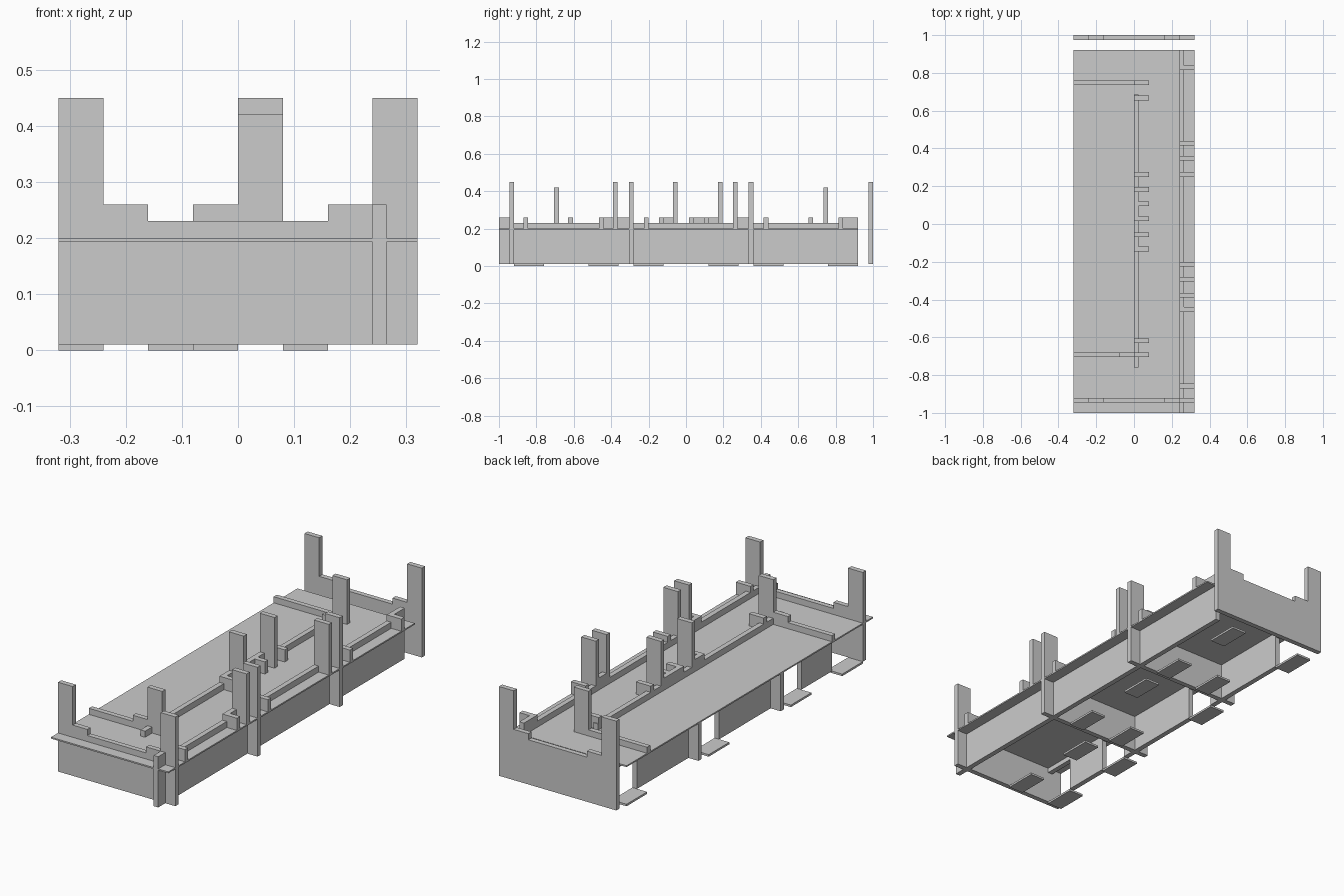
import bpy, bmesh

if "Cube" in bpy.data.objects:
    bpy.data.objects.remove(bpy.data.objects["Cube"])

T = 0.025  # wall thickness


def box(name, x0, x1, y0, y1, z0, z1):
    bm = bmesh.new()
    bmesh.ops.create_cube(bm, size=1)
    for v in bm.verts:
        v.co = ((x0 + x1) / 2 + v.co.x * (x1 - x0),
                (y0 + y1) / 2 + v.co.y * (y1 - y0),
                (z0 + z1) / 2 + v.co.z * (z1 - z0))
    return finish(name, bm)


def finish(name, bm):
    bmesh.ops.recalc_face_normals(bm, faces=bm.faces)
    me = bpy.data.meshes.new(name)
    bm.to_mesh(me)
    bm.free()
    ob = bpy.data.objects.new(name, me)
    bpy.context.collection.objects.link(ob)
    return ob


def wall(name, outline, start, axis):
    """Extrude an outline of (along, z) points by the wall thickness."""
    bm = bmesh.new()
    place = (lambda a, z: (a, start, z)) if axis == 'y' else (lambda a, z: (start, a, z))
    face = bm.faces.new([bm.verts.new(place(a, z)) for a, z in outline])
    ext = bmesh.ops.extrude_face_region(bm, geom=[face])
    move = (0, T, 0) if axis == 'y' else (T, 0, 0)
    bmesh.ops.translate(bm, vec=move, verts=[g for g in ext['geom'] if isinstance(g, bmesh.types.BMVert)])
    return finish(name, bm)


def stepped(base, low, spans, lo, hi):
    """Outline from lo to hi with raised spans (start, end, height)."""
    pts = [(lo, base)]
    cur = lo
    for a, b, h in spans:
        if a > cur:
            pts += [(cur, low), (a, low)]
        pts += [(a, h), (b, h)]
        cur = b
    if cur < hi:
        pts += [(cur, low), (hi, low)]
    pts.append((hi, base))
    return [p for i, p in enumerate(pts) if i == 0 or p != pts[i - 1]]


# upper floor
box("floor_slab", -0.32, 0.32, -1.0, 0.92, 0.193, 0.2)

# full-height end walls with corner posts
ends = [(-0.32, -0.24, 0.45), (-0.24, -0.16, 0.26), (0.16, 0.24, 0.26), (0.24, 0.32, 0.45)]
for name, y in (("front_wall", -0.945), ("back_wall", 0.975)):
    wall(name, stepped(0.01, 0.23, ends, -0.32, 0.32), y, 'y')

# middle cross walls, with a post on the right side only
for i, y in enumerate((-0.305, 0.335)):
    wall(f"cross_wall_{i}", stepped(0.01, 0.195, [(0.24, 0.32, 0.45)], -0.32, 0.32), y, 'y')

# right long wall and its upper parapet
raised = [(-1.0, -0.945, 0.26), (-0.465, -0.28, 0.26), (0.25, 0.36, 0.26), (0.82, 0.92, 0.26)]
wall("right_wall", stepped(0.01, 0.23, raised, -1.0, 0.92), 0.24, 'x')

# left long wall, broken by doorways with thresholds
doors = [(-0.92, -0.76), (-0.52, -0.36), (0.12, 0.28), (0.76, 0.92)]
start = -0.92
for i, (a, b) in enumerate(doors):
    if a > start:
        box(f"left_wall_{i}", -0.265, -0.24, start, a, 0.01, 0.193)
    box(f"door_lintel_{i}", -0.265, -0.24, a, b, 0.17, 0.193)
    box(f"threshold_{i}", -0.32, -0.24, a, b, 0, 0.01)
    start = b

# inner floor pads
pads = [(0.12, 0.84), (0.12, 0.2), (-0.04, -0.44), (-0.04, -0.84),
        (0.12, 0.44), (-0.12, 0.44), (0.12, -0.2), (-0.12, -0.2)]
for i, (x, y) in enumerate(pads):
    box(f"floor_pad_{i}", x - 0.04, x + 0.04, y - 0.08, y + 0.08, 0, 0.01)

# centre parapet on the upper floor
wall("centre_parapet", stepped(0.2, 0.23, [(-0.145, -0.045, 0.26), (0.015, 0.195, 0.26)], -0.76, 0.685), 0, 'x')

# upper cross parapets ending in a post
wall("front_parapet", stepped(0.2, 0.23, [(-0.08, 0, 0.26), (0, 0.08, 0.42)], -0.32, 0.08), -0.705, 'y')
wall("rear_parapet", stepped(0.2, 0.23, [(0, 0.08, 0.42)], -0.32, 0.08), 0.735, 'y')

# free posts and low stubs on the right and centre parapets
for side, x0, posts, stubs in (
        ("right", 0.24, (-0.39, 0.25), (-0.87, -0.465, -0.225, 0.415, 0.815)),
        ("centre", 0.0, (-0.07, 0.17), (-0.63, -0.145, 0.015, 0.095, 0.25, 0.655))):
    for i, y in enumerate(posts):
        box(f"{side}_post_{i}", x0, x0 + 0.08, y, y + T, 0.2, 0.45)
    for i, y in enumerate(stubs):
        box(f"{side}_stub_{i}", x0, x0 + 0.08, y, y + T, 0.2, 0.26)
